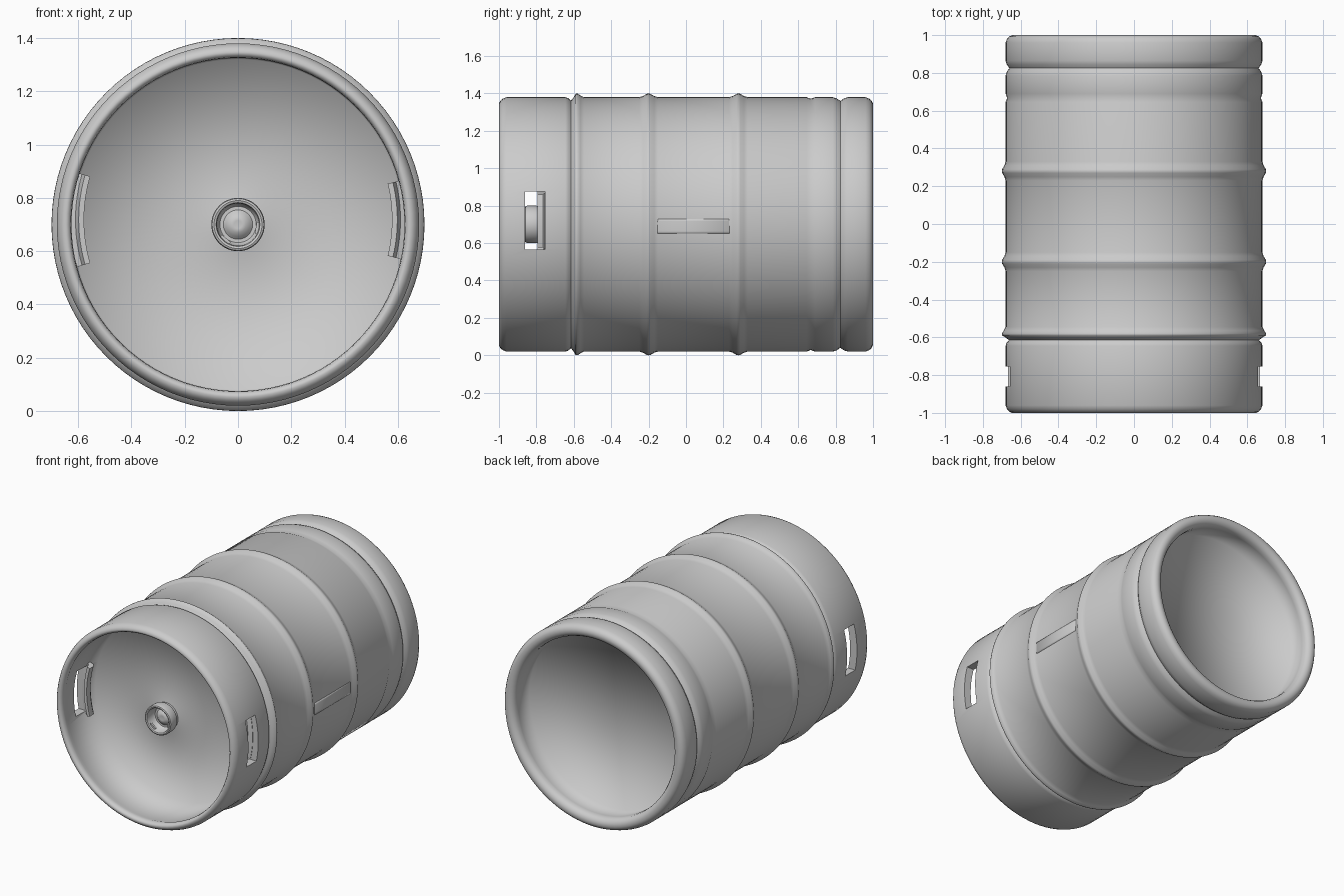
import bpy, bmesh, math

if "Cube" in bpy.data.objects:
    bpy.data.objects.remove(bpy.data.objects["Cube"])

ZC = 0.70      # height of the barrel axis
SEG = 96


def add_object(name, bm):
    bmesh.ops.remove_doubles(bm, verts=bm.verts, dist=1e-5)
    bmesh.ops.recalc_face_normals(bm, faces=bm.faces)
    me = bpy.data.meshes.new(name)
    bm.to_mesh(me)
    bm.free()
    ob = bpy.data.objects.new(name, me)
    bpy.context.collection.objects.link(ob)
    return ob


def smooth(ob, angle=35):
    bpy.ops.object.select_all(action='DESELECT')
    ob.select_set(True)
    bpy.context.view_layer.objects.active = ob
    bpy.ops.object.shade_smooth_by_angle(angle=math.radians(angle))


def lathe(name, profile, seg=SEG):
    """Spin (y, r) points around the y axis at height ZC."""
    bm = bmesh.new()
    vs = [bm.verts.new((r, y, ZC)) for y, r in profile]
    es = [bm.edges.new(p) for p in zip(vs, vs[1:])]
    bmesh.ops.spin(bm, geom=vs + es, cent=(0, 0, ZC), axis=(0, 1, 0),
                   angle=2 * math.pi, steps=seg, use_merge=True)
    return add_object(name, bm)


def arc_plate(name, section, half_h, side, steps=12):
    """Sweep a closed (r, y) section along the left or right barrel wall."""
    bm = bmesh.new()
    a = math.asin(half_h / max(r for r, y in section))
    n = len(section)
    rings = []
    for i in range(steps + 1):
        t = -a + 2 * a * i / steps
        rings.append([bm.verts.new((side * r * math.cos(t), y, ZC + r * math.sin(t)))
                      for r, y in section])
    for p, q in zip(rings, rings[1:]):
        for k in range(n):
            bm.faces.new((p[k], p[(k + 1) % n], q[(k + 1) % n], q[k]))
    bm.faces.new(rings[0])
    bm.faces.new(rings[-1])
    return add_object(name, bm)


# Barrel: front head, front skirt, ribbed wall, rear skirt, rear head
FRONT_CORNER, REAR_CORNER = -0.64, 0.82
profile = [
    (-0.775, 0), (-0.77, 0.10), (FRONT_CORNER, 0.62),
    (-0.94, 0.632), (-0.965, 0.625), (-0.985, 0.628), (-0.997, 0.637), (-1.0, 0.648),
    (-0.992, 0.662), (-0.98, 0.672), (-0.96, 0.68),
    (-0.645, 0.68), (-0.63, 0.675), (-0.615, 0.662), (-0.602, 0.678),
    (-0.59, 0.698), (-0.58, 0.70), (-0.565, 0.69), (-0.545, 0.68),
    (-0.25, 0.68), (-0.23, 0.686), (-0.21, 0.698), (-0.20, 0.70),
    (-0.19, 0.698), (-0.17, 0.686), (-0.15, 0.68),
    (0.23, 0.68), (0.25, 0.686), (0.27, 0.698), (0.28, 0.70),
    (0.29, 0.698), (0.31, 0.686), (0.33, 0.68),
    (0.645, 0.68), (0.667, 0.672), (0.69, 0.68),
    (0.785, 0.68), (0.805, 0.674), (0.825, 0.66), (0.845, 0.674), (0.865, 0.68),
    (0.96, 0.68), (0.98, 0.672), (0.992, 0.662), (1.0, 0.645),
    (0.998, 0.625), (0.988, 0.608), (0.97, 0.597), (0.945, 0.595),
    (REAR_CORNER, 0.60), (0.87, 0),
]
barrel = lathe("barrel", profile)

# Hand holes cut through both sides of the front skirt
for side in (-1, 1):
    bm = bmesh.new()
    bmesh.ops.create_cube(bm, size=1)
    bmesh.ops.scale(bm, vec=(0.3, 0.105, 0.31), verts=bm.verts)
    bmesh.ops.translate(bm, vec=(side * 0.70, -0.807, ZC + 0.02), verts=bm.verts)
    cutter = add_object("hand_hole_cutter", bm)
    cutter.hide_render = True
    mod = barrel.modifiers.new("hand_hole", 'BOOLEAN')
    mod.object = cutter
    mod.operation = 'DIFFERENCE'
    mod.solver = 'EXACT'
    bpy.context.view_layer.objects.active = barrel
    bpy.ops.object.modifier_apply(modifier=mod.name)
    bpy.data.objects.remove(cutter)
smooth(barrel, 58)

# Blend the shading where each head meets its skirt
me = barrel.data
for e in me.edges:
    ys = [me.vertices[i].co.y for i in e.vertices]
    if any(all(abs(y - c) < 1e-4 for y in ys) for c in (FRONT_CORNER, REAR_CORNER)):
        e.use_edge_sharp = False

# Rolled grip lips inside the skirt, behind each hand hole
lip_section = [(0.64, -0.757), (0.61, -0.765), (0.598, -0.795), (0.578, -0.795),
               (0.578, -0.755), (0.59, -0.735), (0.64, -0.735)]
for side, label, h in ((-1, "left", 0.18), (1, "right", 0.15)):
    lip = arc_plate(label + "_grip_lip", lip_section, h, side)
    lip.location.z = 0.018
    smooth(lip)

# Barely raised plate on the right side of the wall
plate = arc_plate("side_plate", [(0.67, -0.16), (0.6815, -0.15), (0.6815, 0.23), (0.67, 0.24)],
                  0.04, 1, 6)
plate.location.z = -0.01
smooth(plate, 180)

# Valve: collar with a cupped opening and a rounded centre button
valve = lathe("valve", [
    (-0.74, 0.09), (-0.785, 0.09), (-0.792, 0.098), (-0.80, 0.10), (-0.848, 0.10),
    (-0.858, 0.097), (-0.861, 0.09), (-0.858, 0.082), (-0.845, 0.079), (-0.80, 0.076),
    (-0.79, 0.068), (-0.79, 0.055), (-0.80, 0.045), (-0.812, 0.03),
    (-0.815, 0.015), (-0.81, 0)], 48)
smooth(valve)

# Two small locking lugs inside the valve collar
for i, ang in enumerate((-10, 230)):
    bm = bmesh.new()
    bmesh.ops.create_cube(bm, size=1)
    bmesh.ops.scale(bm, vec=(0.016, 0.014, 0.045), verts=bm.verts)
    lug = add_object("valve_lug_%d" % (i + 1), bm)
    a = math.radians(ang)
    lug.location = (0.076 * math.cos(a), -0.84, ZC + 0.076 * math.sin(a))
    lug.rotation_euler = (0, -a, 0)
